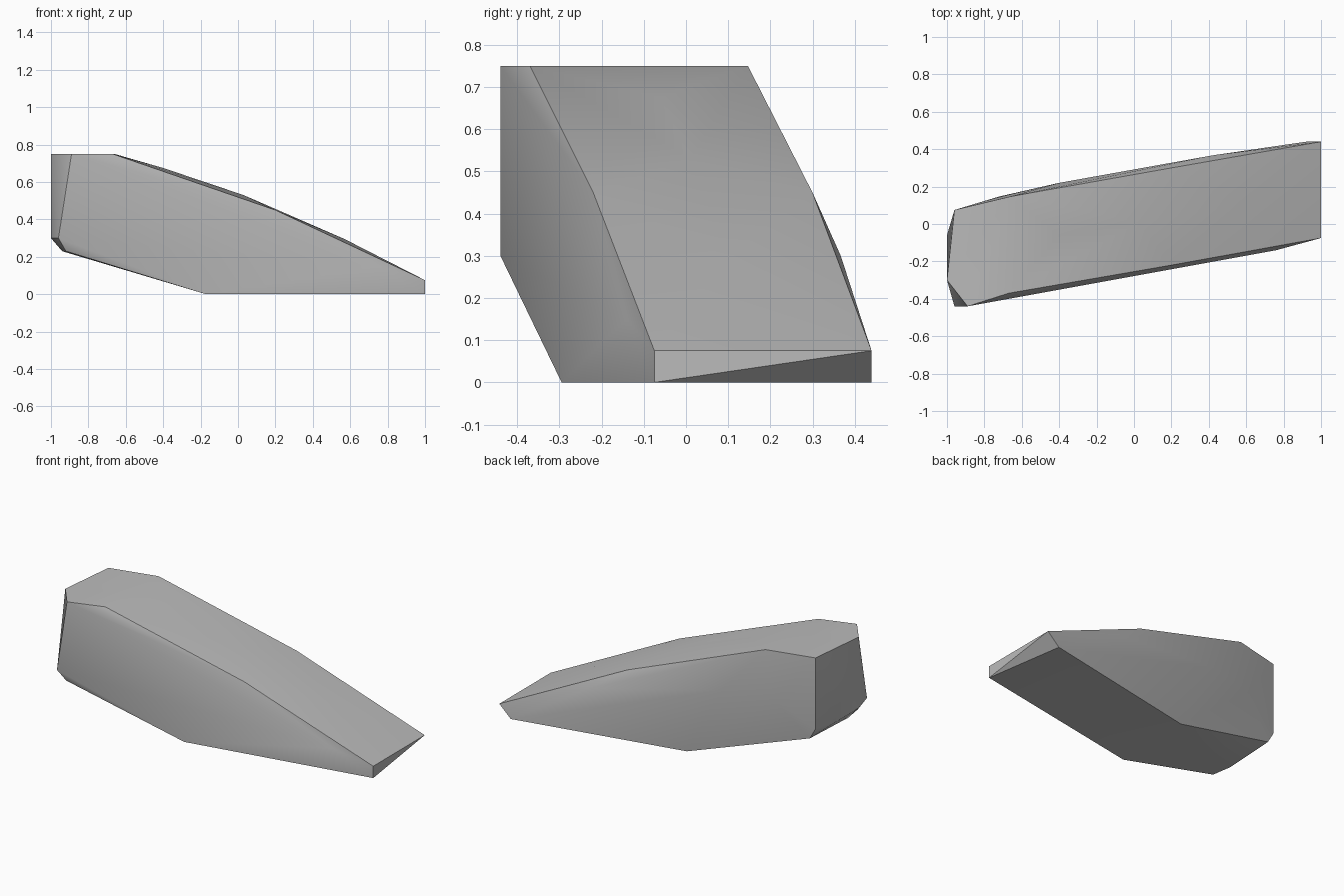
import bpy
import bmesh
import math

default_cube = bpy.data.objects.get("Cube")
if default_cube:
    bpy.data.objects.remove(default_cube, do_unlink=True)


def make_material(name, colour):
    """Plain flat material."""
    material = bpy.data.materials.new(name)
    material.use_nodes = True
    material.diffuse_color = colour
    shader = material.node_tree.nodes["Principled BSDF"]
    shader.inputs["Base Color"].default_value = colour
    shader.inputs["Roughness"].default_value = 0.9
    return material


def make_stone(name, outlines, loose_points, material):
    """Wrap level outlines and loose corners in one convex chipped stone."""
    mesh_builder = bmesh.new()
    for height, corners in outlines.items():
        for x, y in corners:
            mesh_builder.verts.new((x, y, height))
    for corner in loose_points:
        mesh_builder.verts.new(corner)

    hull = bmesh.ops.convex_hull(mesh_builder, input=mesh_builder.verts[:])
    buried = [v for v in mesh_builder.verts if not v.link_faces]
    bmesh.ops.delete(mesh_builder, geom=buried, context='VERTS')
    bmesh.ops.dissolve_limit(mesh_builder, angle_limit=math.radians(1),
                             verts=mesh_builder.verts[:],
                             edges=mesh_builder.edges[:])
    bmesh.ops.recalc_face_normals(mesh_builder, faces=mesh_builder.faces[:])

    mesh = bpy.data.meshes.new(name)
    mesh_builder.to_mesh(mesh)
    mesh_builder.free()
    mesh.materials.append(material)
    stone = bpy.data.objects.new(name, mesh)
    bpy.context.collection.objects.link(stone)
    return stone


# Level outlines, keyed by height
outlines = {
    # flat underside
    0.0: [(-.17, -.295), (1, -.075), (.92, .44), (-.16, .22)],
    # thin tip
    .075: [(1, -.075), (1, .44)],
    # chipped lower rim of the thick end
    .23: [(-.92, -.405), (-.94, -.28), (-.92, .075)],
    # foot of the thick end
    .3: [(-.96, -.44), (-1, -.3), (-1, -.06), (-.96, .075), (.42, .367)],
    # middle of the long slope and the back flank
    .45: [(.2, -.22), (.2, .3), (-.72, .147), (-.4, .22)],
    # flat top
    .75: [(-.89, -.44), (-.67, -.37), (-.66, .147), (-.96, .075), (-1, -.3)],
}

# Single corners: front chip, back chip, and slight swell along the slope
front_chip = (.76, -.14, .15)
back_chip = (-.37, .16, .08)
slope_swell = [(-.4, -.06, .675), (.03, .01, .53), (.57, .1, .295)]

grey = make_material("stone grey", (.5, .5, .5, 1))
stone = make_stone("stone", outlines, [front_chip, back_chip, *slope_swell], grey)

# Soft facets with crisp main ridges
bpy.ops.object.select_all(action='DESELECT')
stone.select_set(True)
bpy.context.view_layer.objects.active = stone
bpy.ops.object.shade_smooth_by_angle(angle=math.radians(30))
